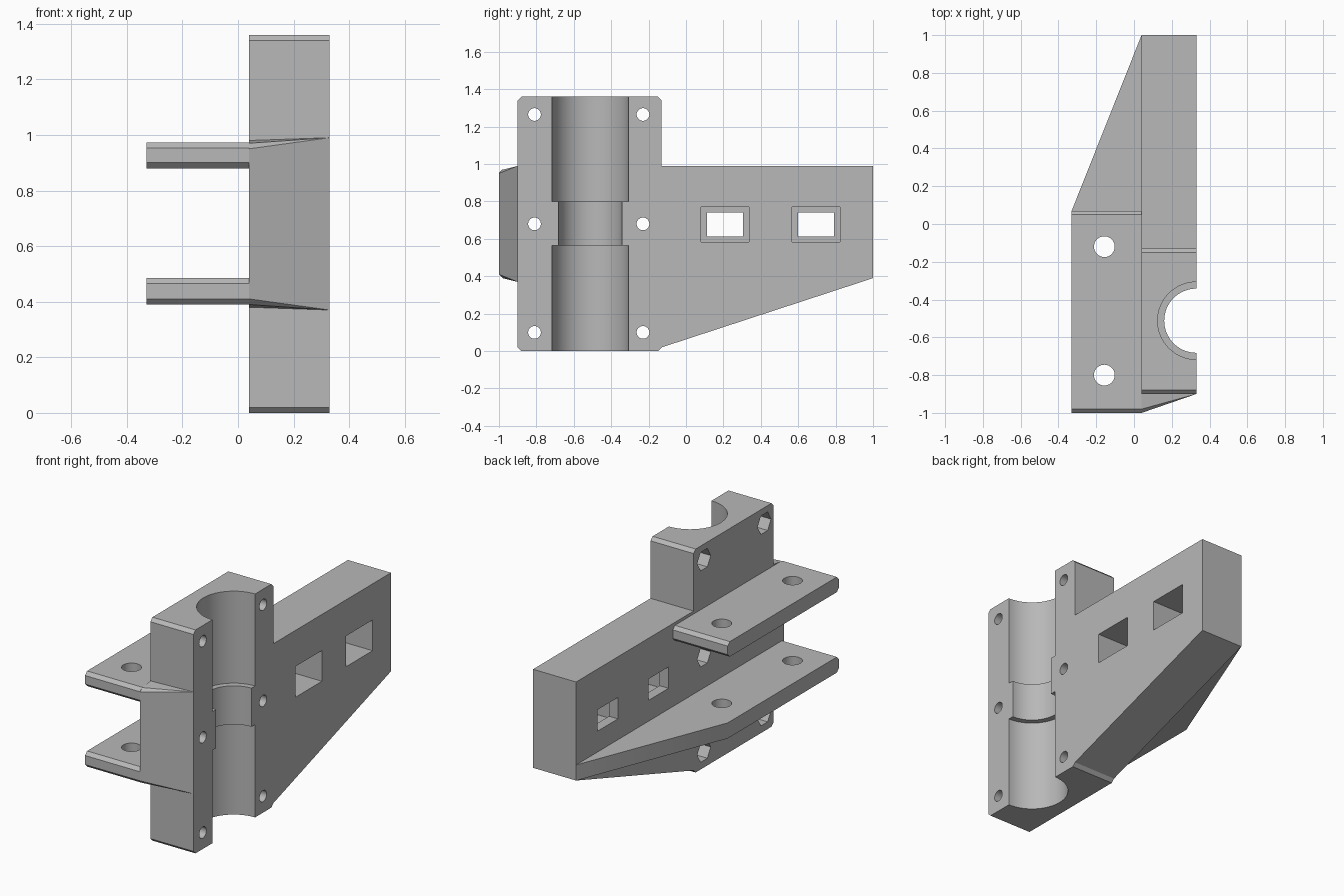
import bpy, bmesh, math
from mathutils import Matrix

if "Cube" in bpy.data.objects:
    bpy.data.objects.remove(bpy.data.objects["Cube"])

grey = bpy.data.materials.new("plain_grey")
grey.use_nodes = True
grey.diffuse_color = (0.48, 0.48, 0.48, 1)
grey.node_tree.nodes["Principled BSDF"].inputs["Base Color"].default_value = (0.48, 0.48, 0.48, 1)


def finish(name, bm):
    bmesh.ops.recalc_face_normals(bm, faces=bm.faces)
    mesh = bpy.data.meshes.new(name)
    bm.to_mesh(mesh)
    bm.free()
    obj = bpy.data.objects.new(name, mesh)
    bpy.context.collection.objects.link(obj)
    mesh.materials.append(grey)
    return obj


def hull(name, points):
    bm = bmesh.new()
    for p in points:
        bm.verts.new(p)
    result = bmesh.ops.convex_hull(bm, input=bm.verts)
    loose = {v for v in result["geom_interior"] if isinstance(v, bmesh.types.BMVert)}
    bmesh.ops.delete(bm, geom=list(loose), context="VERTS")
    bmesh.ops.dissolve_limit(bm, angle_limit=0.01, verts=bm.verts, edges=bm.edges)
    return finish(name, bm)


def extrude_x(name, profile, x0, x1):
    bm = bmesh.new()
    face = bm.faces.new([bm.verts.new((x0, y, z)) for y, z in profile])
    moved = bmesh.ops.extrude_face_region(bm, geom=[face])["geom"]
    for v in moved:
        if isinstance(v, bmesh.types.BMVert):
            v.co.x = x1
    return finish(name, bm)


def box(y0, y1, z0, z1, x0, x1):
    return extrude_x("cutter", [(y0, z0), (y1, z0), (y1, z1), (y0, z1)], x0, x1)


def rod(radius, length, centre, axis="Z", sides=48):
    bm = bmesh.new()
    turn = Matrix.Rotation(math.pi / 2, 4, "Y") if axis == "X" else Matrix()
    bmesh.ops.create_cone(bm, cap_ends=True, segments=sides, radius1=radius, radius2=radius,
                          depth=length, matrix=Matrix.Translation(centre) @ turn)
    return finish("cutter", bm)


def cut(obj, cutter):
    mod = obj.modifiers.new("cut", "BOOLEAN")
    mod.operation, mod.solver, mod.object = "DIFFERENCE", "EXACT", cutter
    bpy.context.view_layer.objects.active = obj
    bpy.ops.object.modifier_apply(modifier=mod.name)
    bpy.data.objects.remove(cutter)


INNER, OUTER, C = 0.04, 0.33, 0.02

# Main plate with clamp block and tapered arm
body = extrude_x("clamp_body", [
    (-0.9, C), (-0.9 + C, 0), (-0.13 - C, 0), (-0.13, C), (1, 0.39), (1, 0.99),
    (-0.13, 0.99), (-0.13, 1.36 - C), (-0.13 - C, 1.36), (-0.9 + C, 1.36), (-0.9, 1.36 - C)],
    INNER, OUTER)

# Half-round channel with a narrower neck
for z0, z1, r in [(-0.1, 0.565, 0.205), (0.8, 1.5, 0.205), (0.5, 0.85, 0.17)]:
    cut(body, rod(r, z1 - z0, (OUTER, -0.512, (z0 + z1) / 2), sides=64))

# Bolt holes with hexagonal nut pockets
for y in (-0.81, -0.23):
    for z in (0.1, 0.68, 1.265):
        cut(body, rod(0.034, 1, (0.2, y, z), "X", 32))
        cut(body, rod(0.065, 0.16, (INNER, y, z), "X", 6))

# Stepped windows in the arm
for y in (0.208, 0.695):
    cut(body, box(y - 0.097, y + 0.097, 0.612, 0.742, -0.1, 0.5))
    cut(body, box(y - 0.128, y + 0.128, 0.583, 0.77, 0.1, 0.5))

# Wedge on the front edge of the block
wedge = hull("front_wedge", [
    p for s in (-1, 1) for p in [
        (INNER, -1, 0.68 + s * 0.27), (INNER, -0.98, 0.68 + s * 0.29),
        (INNER, -0.92, 0.68 + s * 0.29), (0.27, -0.92, 0.68 + s * 0.29),
        (INNER, -0.9, 0.68 + s * 0.3), (OUTER, -0.9, 0.68 + s * 0.31)]])


# Two mounting flanges, the lower one running on as a gusset
def flange_points(z0, z1, gusset):
    pts = []
    for z, inset in ((z0, C), (z1, -C)):
        for x in (-0.33, INNER):
            pts += [(x, -1, z + inset), (x, -1 + C, z)]
            if not gusset:
                pts += [(x, 0.07, z + inset), (x, 0.07 - C, z)]
        if gusset:
            pts += [(-0.33, 0.07, z), (INNER, 1, z)]
    return pts


flanges = [hull("upper_flange", flange_points(0.88, 0.972, False)),
           hull("lower_flange", flange_points(0.39, 0.485, True))]
for flange in flanges:
    for y in (-0.12, -0.8):
        cut(flange, rod(0.055, 3, (-0.157, y, 0.7)))

bpy.ops.object.select_all(action="DESELECT")
for obj in [body, wedge] + flanges:
    obj.select_set(True)
bpy.context.view_layer.objects.active = body
bpy.ops.object.shade_smooth_by_angle(angle=math.radians(25))
